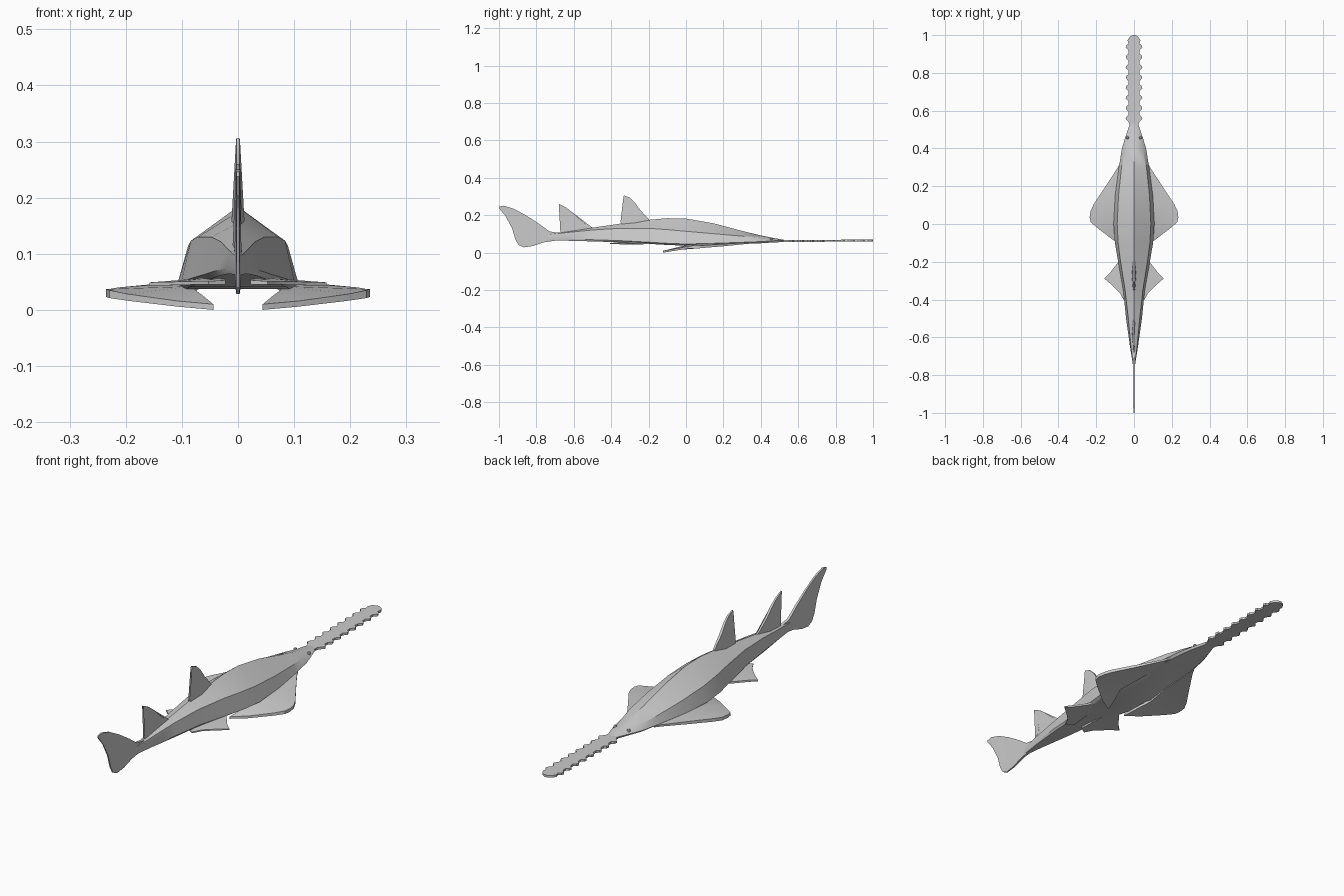
import bpy, bmesh, math
from mathutils import Vector


def finish(name, bm, mirror=False, smooth=30):
    bmesh.ops.recalc_face_normals(bm, faces=bm.faces[:])
    me = bpy.data.meshes.new(name)
    bm.to_mesh(me)
    bm.free()
    ob = bpy.data.objects.new(name, me)
    bpy.context.collection.objects.link(ob)
    if mirror:
        ob.modifiers.new("Mirror", 'MIRROR').use_mirror_merge = False
    bpy.ops.object.select_all(action='DESELECT')
    ob.select_set(True)
    bpy.context.view_layer.objects.active = ob
    bpy.ops.object.shade_smooth_by_angle(angle=math.radians(smooth))
    return ob


def plate(name, pts, axis, mirror=False):
    """Outline of (x, y, z, half thickness) thickened both ways along axis."""
    bm = bmesh.new()
    a = Vector(axis)
    up = [bm.verts.new(Vector(p[:3]) + a * p[3]) for p in pts]
    dn = [bm.verts.new(Vector(p[:3]) - a * p[3]) for p in pts]
    caps = [bm.faces.new(up), bm.faces.new(dn[::-1])]
    n = len(pts)
    for i in range(n):
        j = (i + 1) % n
        bm.faces.new((up[i], dn[i], dn[j], up[j]))
    bmesh.ops.triangulate(bm, faces=caps)
    return finish(name, bm, mirror)


# Body: lofted sections (y, top z, shoulder x, shoulder z, base x, bottom z)
stations = [
    (.53, .067, .014, .065, .022, .057), (.46, .080, .030, .073, .046, .054),
    (.40, .092, .045, .079, .064, .050), (.30, .116, .066, .088, .080, .046),
    (.15, .156, .082, .101, .100, .041), (.00, .182, .089, .114, .108, .037),
    (-.10, .184, .084, .123, .101, .041), (-.20, .175, .071, .130, .084, .047),
    (-.35, .155, .047, .130, .057, .055), (-.50, .133, .030, .121, .042, .060),
    (-.65, .110, .016, .106, .021, .064), (-.75, .100, .004, .095, .005, .063),
]
bm = bmesh.new()
rings = []
for y, zt, ws, zs, wb, zb in stations:
    half = [(ws, zs), (wb, zb + .009), (wb * .85, zb)]
    ring = [(0, zt)] + half + [(-x, z) for x, z in reversed(half)]
    rings.append([bm.verts.new((x, y, z)) for x, z in ring])
for r, s in zip(rings, rings[1:]):
    for i in range(7):
        j = (i + 1) % 7
        bm.faces.new((r[i], r[j], s[j], s[i]))
bm.faces.new(rings[0])
bm.faces.new(rings[-1])
finish("body", bm)

# Toothed saw snout
edge = [(.020, .48), (.024, .53)]
for i in range(8):
    y = .557 + i * .054
    edge += [(.030, y - .016), (.044, y), (.040, y + .012), (.029, y + .020)]
edge += [(.034, .972), (.024, .990), (.008, 1.0)]
outline = edge + [(-x, y) for x, y in reversed(edge)]
plate("saw_snout", [(x, y, .061 + .008 * (y - .48), .005) for x, y in outline], (0, 0, 1))

# Upright fins: (y, z, half thickness)
upright = {
    "front_dorsal_fin": [
        (-.19, .165, .003), (-.20, .180, .004), (-.245, .228, .006), (-.275, .270, .005),
        (-.30, .294, .004), (-.332, .306, .003), (-.336, .285, .003), (-.329, .245, .003),
        (-.315, .205, .004), (-.322, .180, .004), (-.350, .166, .003), (-.345, .145, .006),
        (-.27, .150, .012)],
    "rear_dorsal_fin": [
        (-.49, .125, .003), (-.52, .139, .004), (-.57, .180, .006), (-.61, .217, .005),
        (-.64, .240, .004), (-.680, .260, .003), (-.668, .235, .003), (-.656, .195, .003),
        (-.646, .150, .004), (-.650, .128, .004), (-.672, .114, .003), (-.665, .100, .004),
        (-.58, .105, .010)],
    "tail_fin": [
        (-.67, .104, .007), (-.73, .113, .006), (-.78, .150, .005), (-.85, .196, .004),
        (-.92, .234, .004), (-.975, .251, .004), (-.998, .246, .003), (-1.0, .238, .003),
        (-.965, .195, .002), (-.93, .130, .003), (-.912, .070, .003), (-.895, .041, .003),
        (-.868, .028, .003), (-.82, .035, .004), (-.76, .055, .005), (-.69, .065, .006)],
}
for name, pts in upright.items():
    plate(name, [(0, y, z, t) for y, z, t in pts], (1, 0, 0))

# Paired flat fins
plate("pectoral_fins", [
    (.070, .33, .050, .003), (.085, .30, .048, .004), (.150, .20, .040, .006),
    (.213, .105, .033, .007), (.230, .070, .030, .007), (.235, .035, .030, .007),
    (.229, .010, .028, .007), (.195, -.020, .022, .006), (.110, -.085, .011, .005),
    (.044, -.122, .005, .005), (.062, -.060, .019, .006), (.085, .010, .035, .007),
    (.070, .15, .044, .007)], (0, 0, 1), True)
plate("pelvic_fins", [
    (.050, -.17, .054, .004), (.082, -.20, .050, .004), (.130, -.262, .047, .004),
    (.158, -.288, .046, .003), (.115, -.325, .047, .003), (.075, -.365, .048, .003),
    (.053, -.405, .048, .003), (.022, -.385, .049, .004), (.030, -.28, .054, .005)],
    (0, 0, 1), True)

# Eyes
bm = bmesh.new()
bmesh.ops.create_uvsphere(bm, u_segments=8, v_segments=6, radius=.008)
bmesh.ops.translate(bm, vec=(.034, .457, .072), verts=bm.verts[:])
finish("eyes", bm, True)
